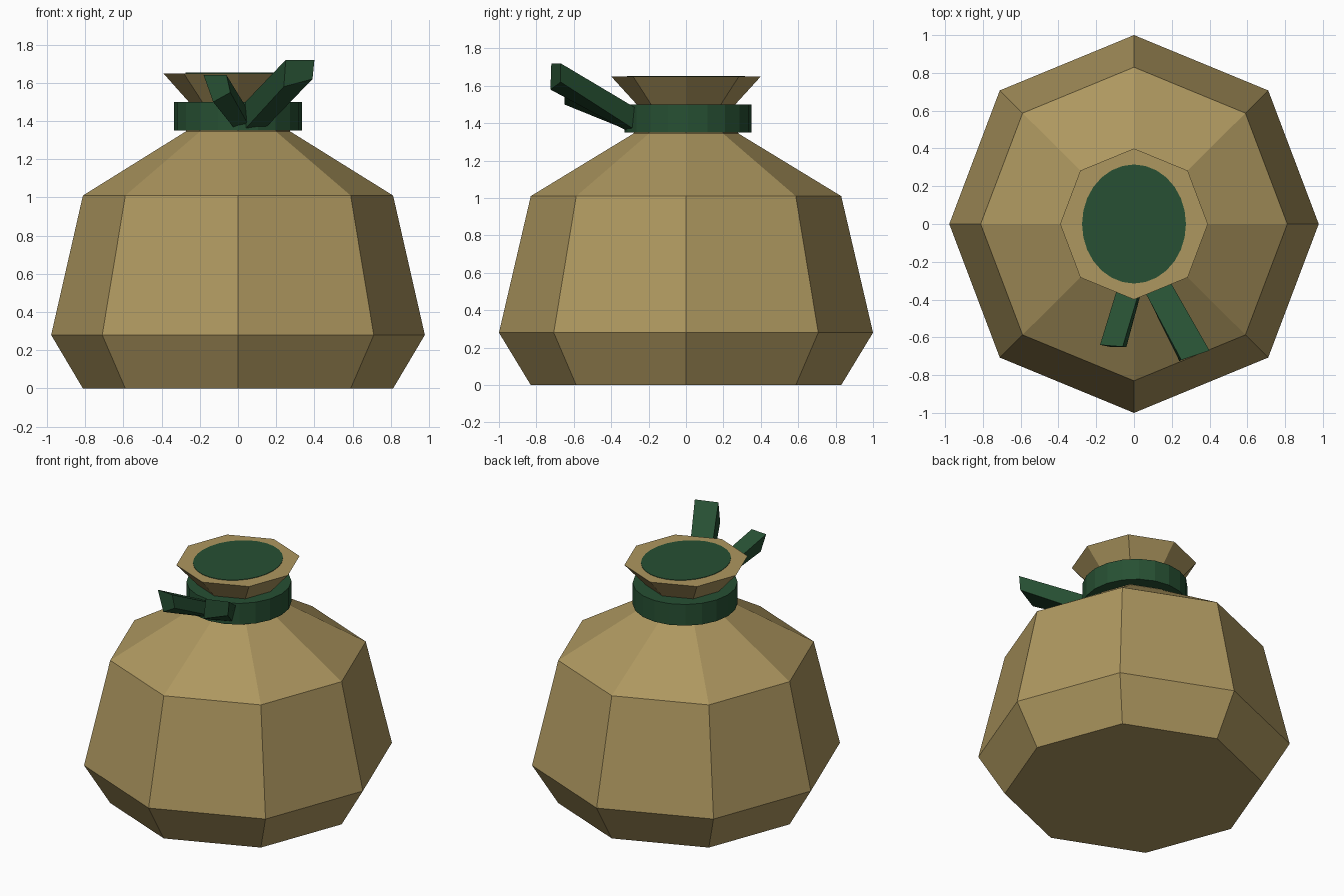
import bpy, bmesh, math

if "Cube" in bpy.data.objects:
    bpy.data.objects.remove(bpy.data.objects["Cube"])


def material(name, rgb):
    m = bpy.data.materials.new(name)
    m.diffuse_color = (*rgb, 1)
    m.use_nodes = True
    m.node_tree.nodes["Principled BSDF"].inputs["Base Color"].default_value = m.diffuse_color
    return m


TAN = material("sack cloth", (0.42, 0.31, 0.115))
GREEN = material("green ribbon", (0.02, 0.08, 0.033))


def loft(name, rings, mat):
    """Skin a list of closed rings of points and cap both ends."""
    bm = bmesh.new()
    rows = [[bm.verts.new(p) for p in ring] for ring in rings]
    n = len(rows[0])
    for a, b in zip(rows, rows[1:]):
        for i in range(n):
            j = (i + 1) % n
            bm.faces.new((a[i], a[j], b[j], b[i]))
    bm.faces.new(rows[0][::-1])
    bm.faces.new(rows[-1])
    bmesh.ops.recalc_face_normals(bm, faces=bm.faces)
    me = bpy.data.meshes.new(name)
    bm.to_mesh(me)
    bm.free()
    me.materials.append(mat)
    ob = bpy.data.objects.new(name, me)
    bpy.context.collection.objects.link(ob)
    return ob


def circle(n, rx, ry, z, cy=0.0):
    return [(rx * math.cos(2 * math.pi * i / n),
             cy + ry * math.sin(2 * math.pi * i / n), z) for i in range(n)]


def sack_ring(r, z):
    # octagon whose two side corners are slightly pulled in
    pts = circle(8, r, r, z)
    return [(x * (0.978 if abs(y) < 0.01 else 1.005), y, z) for x, y, z in pts]


# Sack body with pinched neck and flared, closed mouth
profile = [(0.83, 0), (1.0, 0.28), (0.83, 1.01), (0.28, 1.345),
           (0.245, 1.48), (0.40, 1.65)]
loft("sack", [sack_ring(r, z) for r, z in profile], TAN)

# Green disc filling the mouth
loft("mouth_disc", [circle(28, 0.275, 0.315, z) for z in (1.649, 1.653)], GREEN)

# Ribbon band around the neck
loft("neck_band", [circle(20, 0.335, 0.34, z, 0.01) for z in (1.35, 1.50)], GREEN)

# Two ribbon tails sticking out of the knot at the front
loft("long_ribbon_tail", [
    [(0.01, -0.27, 1.47), (0.16, -0.25, 1.47), (0.13, -0.25, 1.35), (0.03, -0.30, 1.35)],
    [(0.25, -0.72, 1.72), (0.40, -0.67, 1.72), (0.39, -0.67, 1.62), (0.24, -0.725, 1.58)],
], GREEN)
loft("short_ribbon_tail", [
    [(-0.07, -0.28, 1.46), (0.05, -0.28, 1.46), (0.06, -0.28, 1.37), (-0.01, -0.28, 1.35)],
    [(-0.18, -0.64, 1.64), (-0.06, -0.65, 1.64), (-0.04, -0.65, 1.55), (-0.13, -0.65, 1.50)],
], GREEN)
